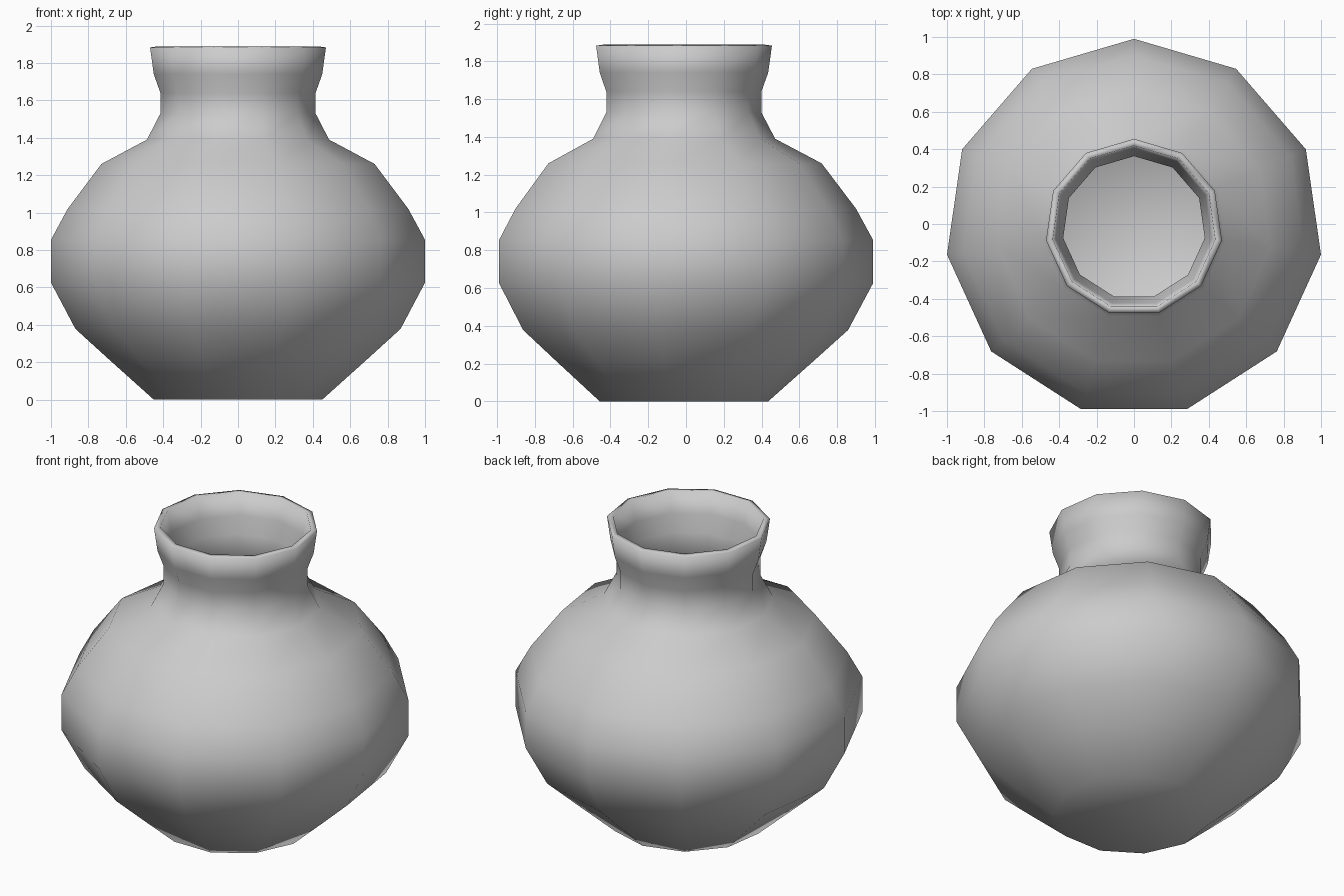
import bpy, bmesh, math

if "Cube" in bpy.data.objects:
    bpy.data.objects.remove(bpy.data.objects["Cube"])

SIDES = 11
CENTRE_Y = -0.02  # the odd side count shifts the axis off the bounding-box centre

# Outer silhouette (radius, height) from base to rim
profile = [(0.455, 0.0), (0.697, 0.215), (0.878, 0.378), (1.01, 0.625),
           (1.01, 0.855), (0.92, 1.02), (0.738, 1.26), (0.492, 1.39),
           (0.419, 1.53), (0.419, 1.64), (0.455, 1.74), (0.475, 1.883)]

# Lathe the outer wall, first corner pointing to the back
bm = bmesh.new()
rings = []
for r, z in profile:
    ring = []
    for i in range(SIDES):
        a = math.pi / 2 + i * 2 * math.pi / SIDES
        ring.append(bm.verts.new((r * math.cos(a), r * math.sin(a) + CENTRE_Y, z)))
    rings.append(ring)
for low, high in zip(rings, rings[1:]):
    for i in range(SIDES):
        j = (i + 1) % SIDES
        bm.faces.new((low[i], low[j], high[j], high[i]))

# Flat base
bm.faces.new(rings[0][::-1])
bmesh.ops.recalc_face_normals(bm, faces=bm.faces)
for f in bm.faces:
    f.smooth = True

mesh = bpy.data.meshes.new("clay_pot")
bm.to_mesh(mesh)
bm.free()
pot = bpy.data.objects.new("clay_pot", mesh)
bpy.context.collection.objects.link(pot)

# Wall thickness, giving the hollow inside and the lip
wall = pot.modifiers.new("wall", 'SOLIDIFY')
wall.thickness = 0.035
wall.offset = -1
wall.use_even_offset = True
